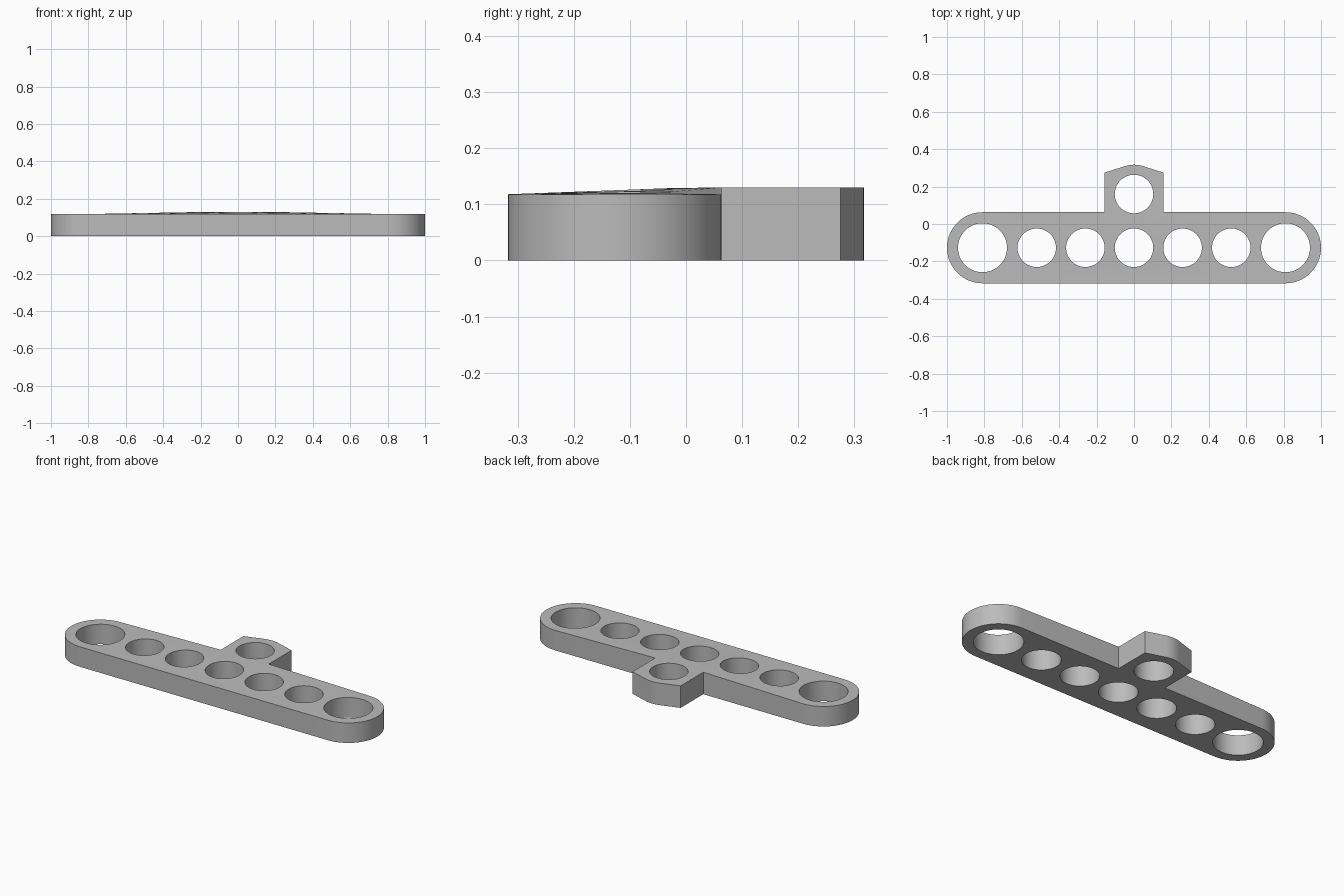
import bpy
import bmesh
from math import sin, cos, radians

cube = bpy.data.objects.get("Cube")
if cube:
    bpy.data.objects.remove(cube, do_unlink=True)

# Main dimensions
BAR_Y, BAR_R, END_X = -0.127, 0.19, 0.81
TAB_Y, TAB_R, TAB_SHOULDER = 0.16, 0.157, 0.275
BAR_TOP, TAB_TOP = 0.118, 0.13
FRONT = BAR_Y - BAR_R
BACK = BAR_Y + BAR_R


def arc(cx, cy, r, start, end, steps):
    angles = [radians(start + (end - start) * i / steps) for i in range(steps + 1)]
    return [(cx + r * cos(a), cy + r * sin(a)) for a in angles]


def add_loop(bm, points):
    verts = [bm.verts.new((x, y, 0)) for x, y in points]
    return [bm.edges.new((v, verts[i - 1])) for i, v in enumerate(verts)]


def top_height(x, y):
    # The bar rises gently from its front edge and ends towards the tab
    along = max(0, min(1, (END_X - abs(x)) / (END_X - TAB_R)))
    across = max(0, min(1, (y - FRONT) / -FRONT))
    return BAR_TOP + (TAB_TOP - BAR_TOP) * along * across


# Outline: rounded bar with a shouldered tab at the back
outline = arc(END_X, BAR_Y, BAR_R, -90, 90, 32)
outline += [(TAB_R, BACK), (TAB_R, TAB_SHOULDER)]
outline += arc(0, TAB_Y, TAB_R, 72.4, 107.6, 8)
outline += [(-TAB_R, TAB_SHOULDER), (-TAB_R, BACK)]
outline += arc(-END_X, BAR_Y, BAR_R, 90, 270, 32)

# Holes: large at both ends, small along the bar and in the tab
holes = [(s * END_X, BAR_Y, 0.131) for s in (-1, 1)]
holes += [(i * 0.26, BAR_Y, 0.103) for i in range(-2, 3)]
holes.append((0, TAB_Y, 0.103))

bm = bmesh.new()
edges = add_loop(bm, outline)
for cx, cy, r in holes:
    edges += add_loop(bm, arc(cx, cy, r, 0, 360, 48)[:-1])
bmesh.ops.triangle_fill(bm, edges=edges, use_beauty=True, use_dissolve=False)

# Raise the plate
result = bmesh.ops.extrude_face_region(bm, geom=bm.faces[:], use_keep_orig=True)
for v in result["geom"]:
    if isinstance(v, bmesh.types.BMVert):
        v.co.z = top_height(v.co.x, v.co.y)
bmesh.ops.recalc_face_normals(bm, faces=bm.faces[:])

mesh = bpy.data.meshes.new("perforated_plate")
bm.to_mesh(mesh)
bm.free()
plate = bpy.data.objects.new("perforated_plate", mesh)
bpy.context.collection.objects.link(plate)

# Plain grey material
grey = bpy.data.materials.new("plain_grey")
grey.use_nodes = True
grey.diffuse_color = (0.5, 0.5, 0.5, 1)
grey.node_tree.nodes["Principled BSDF"].inputs["Base Color"].default_value = (0.5, 0.5, 0.5, 1)
mesh.materials.append(grey)

# Smooth curved walls with sharp rims
bpy.ops.object.select_all(action="DESELECT")
plate.select_set(True)
bpy.context.view_layer.objects.active = plate
bpy.ops.object.shade_smooth_by_angle(angle=radians(15))
